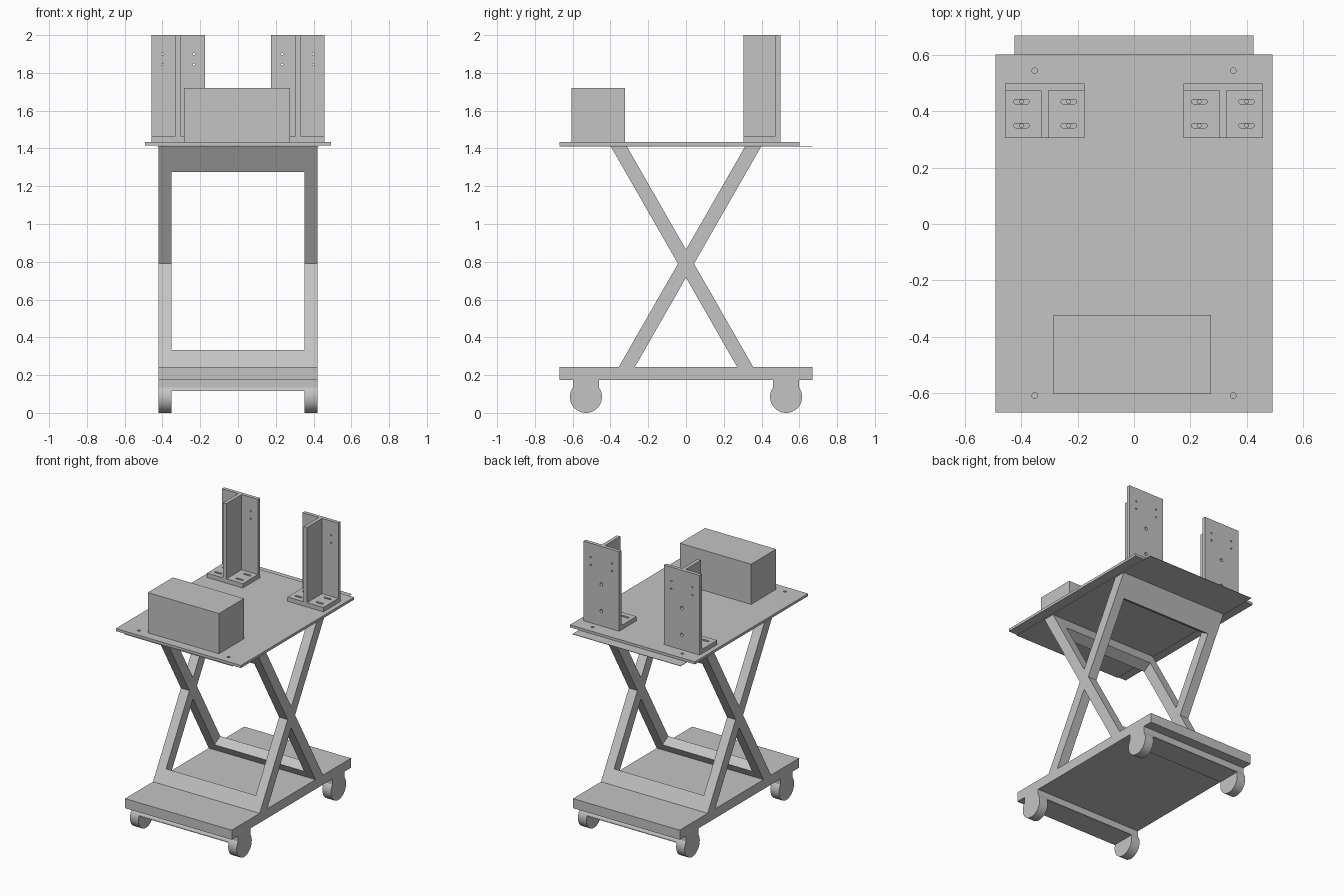
import bpy, bmesh
from math import sin, cos, pi, radians

cube = bpy.data.objects.get("Cube")
if cube:
    bpy.data.objects.remove(cube, do_unlink=True)

GREY = (0.55, 0.55, 0.55, 1)
grey = bpy.data.materials.new("plain grey")
grey.use_nodes = True
grey.diffuse_color = GREY
grey.node_tree.nodes["Principled BSDF"].inputs["Base Color"].default_value = GREY


def prism(outline, axis, lo, hi):
    """A 2D outline extruded along one axis, as (outline, axis, lo, hi)."""
    return outline, axis, lo, hi


def make(name, *prisms):
    """One object from any number of prisms."""
    bm = bmesh.new()
    for outline, axis, lo, hi in prisms:
        def place(p, d):
            return {"X": (d, *p), "Y": (p[0], d, p[1]), "Z": (*p, d)}[axis]
        low = [bm.verts.new(place(p, lo)) for p in outline]
        high = [bm.verts.new(place(p, hi)) for p in outline]
        bm.faces.new(low)
        bm.faces.new(high)
        for i in range(len(low)):
            bm.faces.new((low[i - 1], low[i], high[i], high[i - 1]))
    bmesh.ops.recalc_face_normals(bm, faces=bm.faces)
    mesh = bpy.data.meshes.new(name)
    bm.to_mesh(mesh)
    bm.free()
    mesh.materials.append(grey)
    obj = bpy.data.objects.new(name, mesh)
    bpy.context.collection.objects.link(obj)
    return obj


def activate(obj):
    bpy.ops.object.select_all(action="DESELECT")
    obj.select_set(True)
    bpy.context.view_layer.objects.active = obj


def cut(obj, *prisms):
    """Cut prisms out of an object."""
    cutter = make("cutter", *prisms)
    cutter.hide_render = True
    mod = obj.modifiers.new("cut", "BOOLEAN")
    mod.operation, mod.solver, mod.object = "DIFFERENCE", "EXACT", cutter
    activate(obj)
    bpy.ops.object.modifier_apply(modifier="cut")
    bpy.data.objects.remove(cutter, do_unlink=True)


def box(name, x, y, z):
    return make(name, prism([(x[0], y[0]), (x[1], y[0]), (x[1], y[1]), (x[0], y[1])], "Z", *z))


def slot(u, v, r, stretch=0.0):
    """Round hole outline, or a long slot when stretched along u."""
    pts = []
    for i in range(16):
        a = 2 * pi * (i + 0.5) / 16
        pts.append((u + r * cos(a) + (stretch if cos(a) > 0 else -stretch), v + r * sin(a)))
    return pts


SIDES = ((-1, "right"), (1, "left"))
BASE_TOP, DECK = 0.243, 1.434

# Trolley base
box("base", (-0.42, 0.42), (-0.67, 0.67), (0.175, BASE_TOP))


# Casters with the bar that joins each pair
def caster_outline(y, floor):
    pts = [(y - 0.069, 0.18), (y + 0.069, 0.18)]
    for i in range(37):
        a = radians(36 - 252 * i / 36)
        pts.append((y + 0.085 * cos(a), max(0.085 + 0.085 * sin(a), floor)))
    return pts


for y, end in ((-0.53, "front"), (0.53, "back")):
    make(end + "_caster_bar", prism(caster_outline(y, 0.115), "X", -0.353, 0.353))
    for s, side in SIDES:
        caster = make(f"{end}_{side}_caster",
                      prism(caster_outline(y, 0), "X", *sorted((s * 0.353, s * 0.42))))
        activate(caster)
        bpy.ops.object.shade_smooth_by_angle(angle=radians(30))


# Two crossing leg frames, each with a window cut square to its slope
def on_leg(s, z, off):
    return s * ((z - 0.79) * 0.573 + off), z


for s, name in ((1, "leg_frame_leaning_back"), (-1, "leg_frame_leaning_forward")):
    frame = make(name, prism([on_leg(s, BASE_TOP, -0.0425), on_leg(s, BASE_TOP, 0.0425),
                              on_leg(s, 1.413, 0.0425), on_leg(s, 1.413, -0.0425)],
                             "X", -0.42, 0.42))
    window = [on_leg(s, zc - 0.435 * off, off)
              for zc, off in ((0.3145, -0.1), (0.3145, 0.1), (1.2935, 0.1), (1.2935, -0.1))]
    cut(frame, prism(window, "X", -0.353, 0.353))

# Thin sheet under the table, then the table top with its bolt holes
box("under_sheet", (-0.425, 0.425), (-0.67, 0.67), (1.41, 1.413))
table = box("table_top", (-0.492, 0.492), (-0.67, 0.602), (1.416, DECK))
bolts = [(s * x, y) for s, _ in SIDES for x in (0.232, 0.4) for y in (0.35, 0.435)]
corners = [(s * 0.353, y) for s, _ in SIDES for y in (-0.61, 0.545)]
cut(table, *[prism(slot(x, y, 0.007), "Z", 1.4, 1.5) for x, y in bolts],
    *[prism(slot(x, y, 0.01), "Z", 1.4, 1.5) for x, y in corners])

# Control box
box("control_box", (-0.286, 0.274), (-0.605, -0.323), (DECK, 1.72))

# Upright brackets: slotted foot, drilled back plate and rib
for s, side in SIDES:
    def span(a, b):
        return sorted((s * a, s * b))

    foot = box(side + "_bracket_foot", span(0.176, 0.458), (0.305, 0.475), (DECK, 1.465))
    cut(foot, *[prism(slot(s * x, y, 0.008, 0.02), "Z", 1.4, 1.5)
                for x in (0.232, 0.4) for y in (0.35, 0.435)])
    plate = box(side + "_bracket_plate", span(0.176, 0.458), (0.475, 0.5), (DECK, 2.0))
    holes = [(x, z, 0.006) for x in (0.234, 0.4) for z in (1.845, 1.9)]
    holes += [(0.317, z, 0.012) for z in (1.54, 1.73)]
    cut(plate, *[prism(slot(s * x, z, r), "Y", 0.4, 0.6) for x, z, r in holes])
    box(side + "_bracket_rib", span(0.304, 0.33), (0.305, 0.475), (1.465, 2.0))
